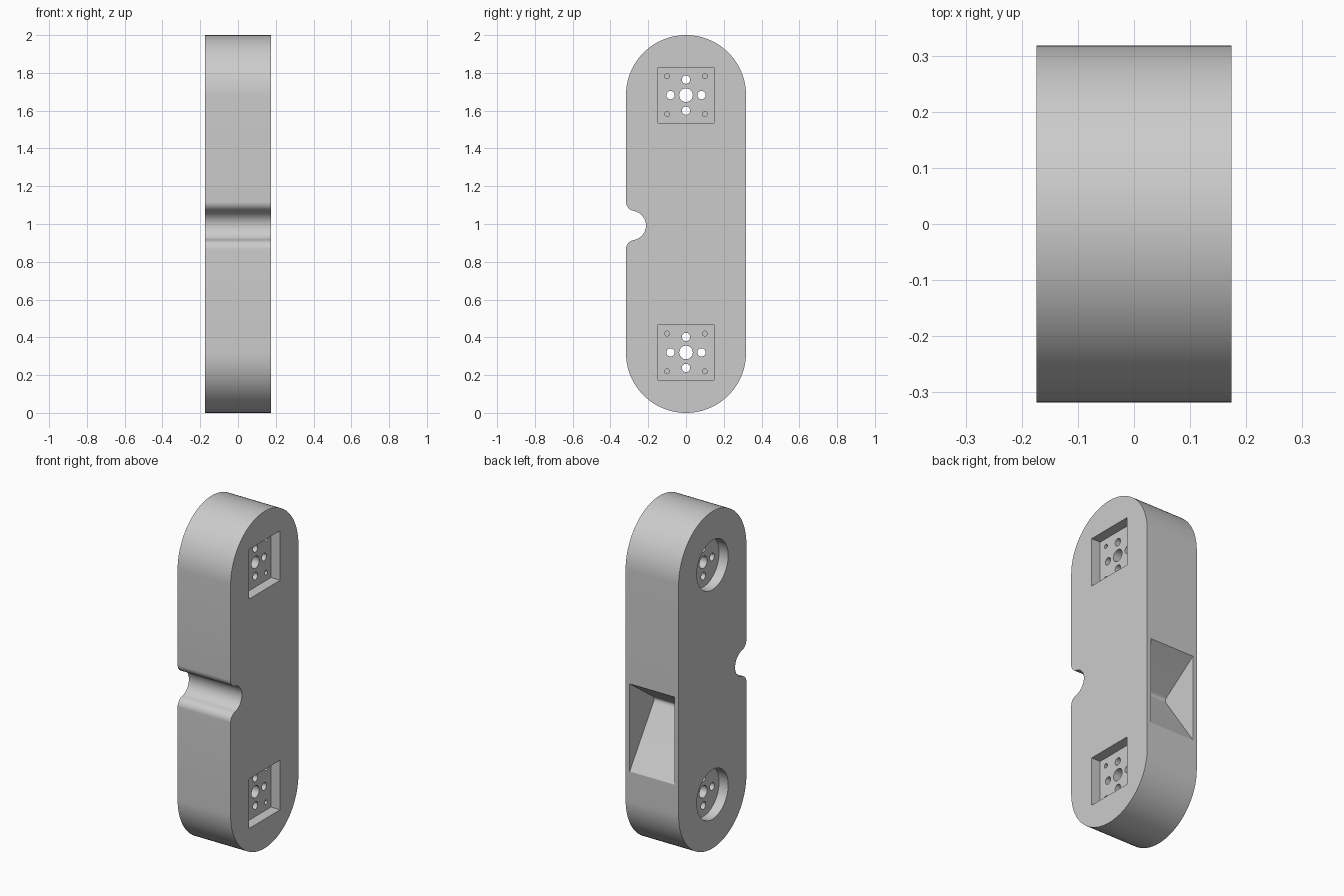
import bpy
import bmesh
from math import atan2, cos, sin, pi, sqrt
from mathutils import Matrix

old = bpy.data.objects.get("Cube")
if old:
    bpy.data.objects.remove(old, do_unlink=True)

HALF_W = 0.174      # half thickness along x
R = 0.318           # end radius
PIVOTS = (0.32, 1.682)
RECESS = 0.06

grey = bpy.data.materials.new("plain grey")
grey.use_nodes = True
grey.diffuse_color = (0.6, 0.6, 0.6, 1)
grey.node_tree.nodes["Principled BSDF"].inputs["Base Color"].default_value = (0.6, 0.6, 0.6, 1)


def arc(cy, cz, r, a0, a1, n):
    return [(cy + r * cos(a0 + (a1 - a0) * i / n), cz + r * sin(a0 + (a1 - a0) * i / n))
            for i in range(n + 1)]


def prism(name, profile, x0, x1):
    """Extrude a y-z outline from x0 to x1."""
    bm = bmesh.new()
    face = bm.faces.new([bm.verts.new((x0, y, z)) for y, z in profile])
    ext = bmesh.ops.extrude_face_region(bm, geom=[face])["geom"]
    bmesh.ops.translate(bm, vec=(x1 - x0, 0, 0),
                        verts=[v for v in ext if isinstance(v, bmesh.types.BMVert)])
    bmesh.ops.recalc_face_normals(bm, faces=bm.faces)
    mesh = bpy.data.meshes.new(name)
    bm.to_mesh(mesh)
    bm.free()
    mesh.materials.append(grey)
    obj = bpy.data.objects.new(name, mesh)
    bpy.context.collection.objects.link(obj)
    return obj


def cylinder(y, z, r, x0, x1, n=32):
    return prism("round_cutter", arc(y, z, r, 0, 2 * pi, n)[:-1], x0, x1)


# Link outline: two round ends and a filleted notch on the front edge
ny, nz, nr, fr = -0.29, 0.992, 0.078, 0.05
fy = -R + fr
dz = sqrt((nr + fr) ** 2 - (fy - ny) ** 2)
a = atan2(dz, fy - ny)
outline = arc(0, 2 - R, R, 0, pi, 48)
outline += arc(fy, nz + dz, fr, pi, pi + a, 10)
outline += arc(ny, nz, nr, a, -a, 24)[1:]
outline += arc(fy, nz - dz, fr, pi - a, pi, 10)[1:]
outline += arc(0, R, R, pi, 2 * pi, 48)
body = prism("link_body", outline, -HALF_W, HALF_W)

cutters = []
for z in PIVOTS:
    # Round recess on the right, square recess on the left
    cutters.append(cylinder(0, z, 0.147, -HALF_W - 0.05, -HALF_W + RECESS, 64))
    s = 0.147
    cutters.append(prism("square_cutter", [(-s, z - s), (s, z - s), (s, z + s), (-s, z + s)],
                         HALF_W - RECESS, HALF_W + 0.05))
    # Axle hole and four bolt holes right through
    cutters.append(cylinder(0, z, 0.036, -0.3, 0.3))
    for k in range(4):
        t = k * pi / 2
        cutters.append(cylinder(0.082 * cos(t), z + 0.082 * sin(t), 0.022, -0.3, 0.3, 24))
    # Blind screw holes in the corners of the square recess
    for sy in (-1, 1):
        for sz in (-1, 1):
            cutters.append(cylinder(0.1 * sy, z + 0.1 * sz, 0.013, 0.04, 0.15, 16))

# Wedge pocket with a rounded inner edge on the back
top, bottom, deep = (R, 1.012), (R, 0.492), (0.08, 0.84)


def along(p, q, t):
    return (p[0] + (q[0] - p[0]) * t, p[1] + (q[1] - p[1]) * t)


start, end = along(deep, top, 0.08), along(deep, bottom, 0.06)
rounded = [along(along(start, deep, i / 6), along(deep, end, i / 6), i / 6) for i in range(7)]
wedge = [bottom, (R + 0.1, bottom[1]), (R + 0.1, top[1]), top] + rounded
cutters.append(prism("wedge_cutter", wedge, -0.147, 0.147))

# Cut everything out of the body, then discard the cutters
bpy.context.view_layer.objects.active = body
for cutter in cutters:
    cutter.hide_render = True
    mod = body.modifiers.new("cut", "BOOLEAN")
    mod.operation = "DIFFERENCE"
    mod.solver = "EXACT"
    mod.object = cutter
    bpy.ops.object.modifier_apply(modifier=mod.name)
    bpy.data.objects.remove(cutter, do_unlink=True)

# Smooth curved walls, crisp edges
for o in bpy.context.selected_objects:
    o.select_set(False)
body.select_set(True)
bpy.ops.object.shade_smooth_by_angle(angle=pi / 6)
